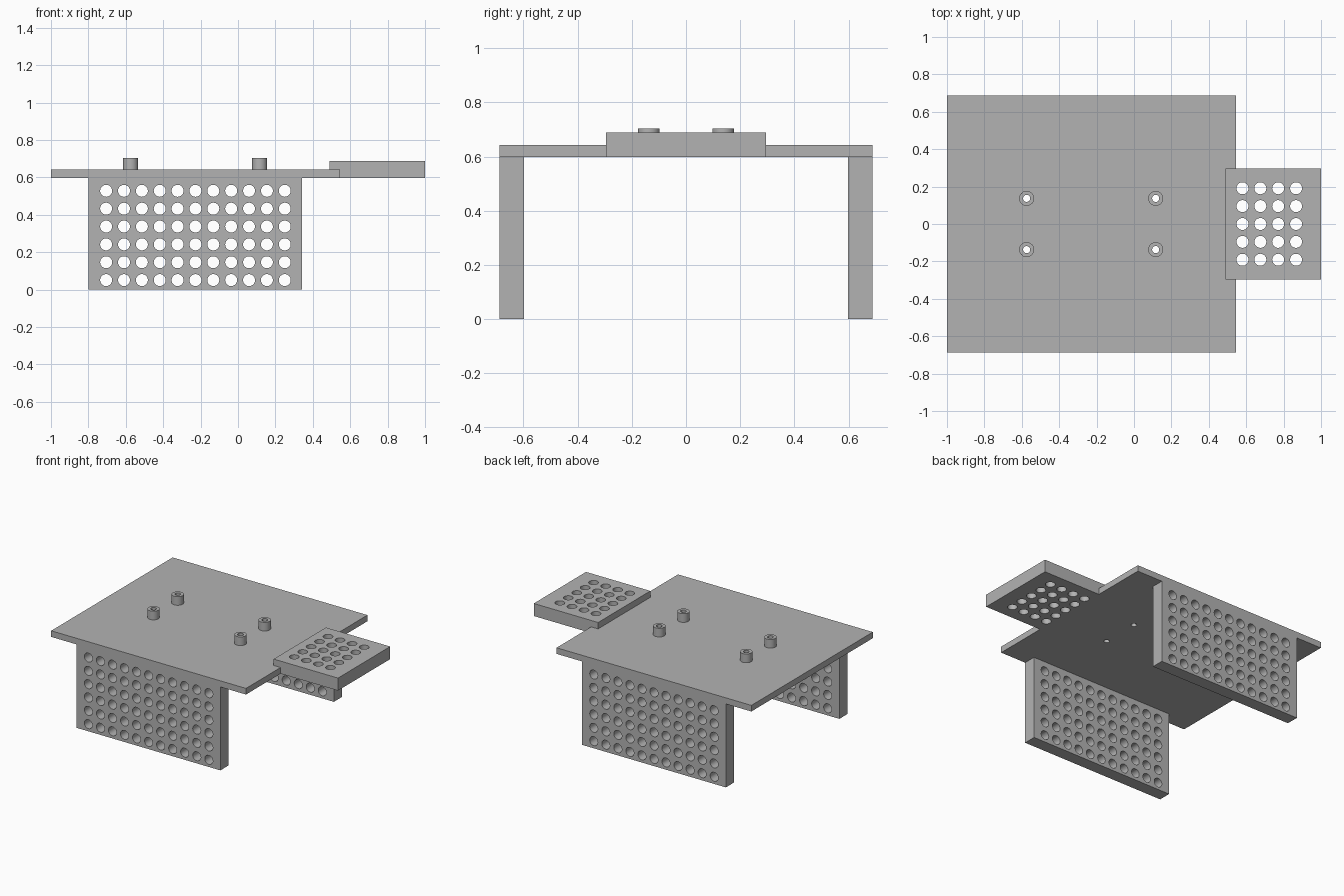
import bpy
import bmesh
from math import cos, sin, tau, pi
from mathutils import Matrix

cube = bpy.data.objects.get("Cube")
if cube:
    bpy.data.objects.remove(cube, do_unlink=True)

GREY = (0.45, 0.45, 0.45, 1)
grey = bpy.data.materials.new("plain grey")
grey.use_nodes = True
grey.diffuse_color = GREY
grey.node_tree.nodes["Principled BSDF"].inputs["Base Color"].default_value = GREY

PITCH, HOLE = 0.0955, 0.032
TOP_Z, BASE_Z, TAB_Z, POST_Z = 0.642, 0.598, 0.688, 0.704


def circle(x, y, r, sides=32):
    return [(x + r * cos(tau * i / sides), y + r * sin(tau * i / sides))
            for i in range(sides)]


def rectangle(x0, x1, y0, y1):
    return [(x0, y0), (x1, y0), (x1, y1), (x0, y1)]


def grid(x0, y0, columns, rows):
    return [circle(x0 + i * PITCH, y0 + j * PITCH, HOLE)
            for i in range(columns) for j in range(rows)]


def extruded(name, loops, low, high, turn=Matrix()):
    """Fill the first loop minus the others, extruded from low to high."""
    curve = bpy.data.curves.new(name + " profile", "CURVE")
    curve.dimensions = "2D"
    curve.fill_mode = "BOTH"
    curve.extrude = (high - low) / 2
    for loop in loops:
        spline = curve.splines.new("POLY")
        spline.points.add(len(loop) - 1)
        for point, (x, y) in zip(spline.points, loop):
            point.co = (x, y, 0, 1)
        spline.use_cyclic_u = True
    profile = bpy.data.objects.new(name + " profile", curve)
    bpy.context.collection.objects.link(profile)
    graph = bpy.context.evaluated_depsgraph_get()
    mesh = bpy.data.meshes.new_from_object(profile.evaluated_get(graph))
    bpy.data.objects.remove(profile, do_unlink=True)
    bpy.data.curves.remove(curve)

    # weld caps to walls and place the solid
    bm = bmesh.new()
    bm.from_mesh(mesh)
    bmesh.ops.remove_doubles(bm, verts=bm.verts, dist=1e-5)
    bm.transform(turn @ Matrix.Translation((0, 0, (low + high) / 2)))
    bmesh.ops.recalc_face_normals(bm, faces=bm.faces)
    bm.to_mesh(mesh)
    bm.free()
    mesh.name = name
    mesh.materials.clear()
    mesh.materials.append(grey)
    obj = bpy.data.objects.new(name, mesh)
    bpy.context.collection.objects.link(obj)
    bpy.ops.object.select_all(action="DESELECT")
    obj.select_set(True)
    bpy.context.view_layer.objects.active = obj
    bpy.ops.object.shade_smooth_by_angle()
    return obj


# Table top with four small bores
posts = [(x, y) for x in (-0.574, 0.116) for y in (-0.137, 0.137)]
extruded("table_top",
         [rectangle(-1, 0.545, -0.688, 0.688)]
         + [circle(x, y, 0.019) for x, y in posts], BASE_Z, TOP_Z)

# Hollow standoffs over the bores
for n, (x, y) in enumerate(posts, 1):
    extruded(f"standoff_{n}", [circle(x, y, 0.04), circle(x, y, 0.019)],
             TOP_Z, POST_Z)

# Perforated side tab
extruded("side_tab",
         [rectangle(0.49, 1, -0.296, 0.296)]
         + grid(0.58, -2 * PITCH, 4, 5), BASE_Z, TAB_Z)

# Perforated upright legs, front and back
upright = Matrix.Rotation(pi / 2, 4, "X")
leg = [rectangle(-0.798, 0.342, 0, BASE_Z)] + grid(-0.705, 0.051, 11, 6)
extruded("front_leg", leg, 0.598, 0.688, upright)
extruded("back_leg", leg, -0.688, -0.598, upright)
